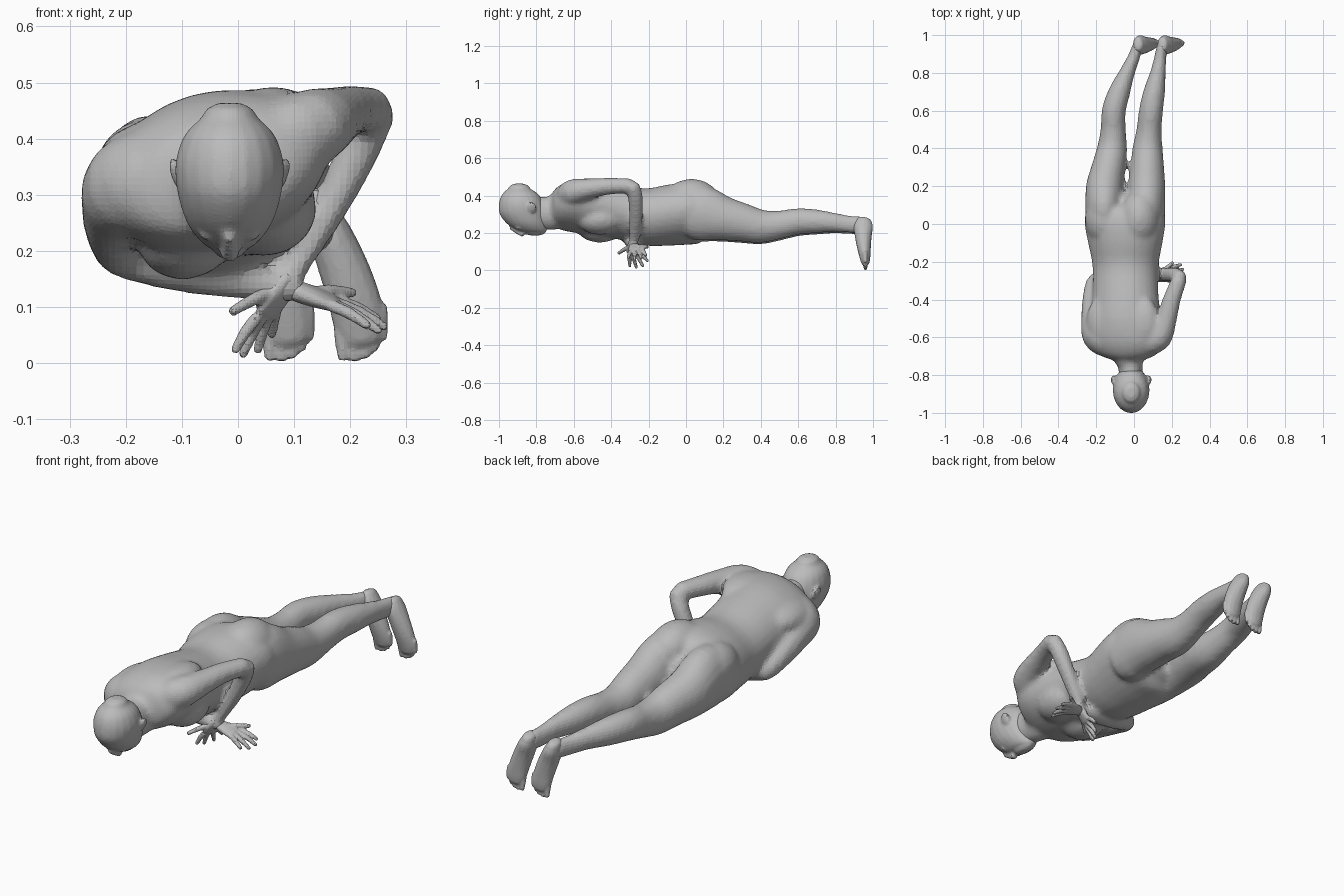
import bpy
import bmesh
from math import cos, sin, pi, radians
from mathutils import Vector, Matrix

default_cube = bpy.data.objects.get("Cube")
if default_cube:
    bpy.data.objects.remove(default_cube, do_unlink=True)

skin = bpy.data.materials.new("plain grey")
skin.use_nodes = True
grey = (.5, .5, .5, 1)
skin.diffuse_color = grey
skin.node_tree.nodes["Principled BSDF"].inputs["Base Color"].default_value = grey

ROLL = radians(16)
ACROSS = Vector((cos(ROLL), 0, sin(ROLL)))
X, Y, Z = Vector((1, 0, 0)), Vector((0, 1, 0)), Vector((0, 0, 1))


def finish(name, bm, voxel, smoothing):
    """Fuse the overlapping volumes of a bmesh into one flat-shaded object."""
    bmesh.ops.recalc_face_normals(bm, faces=bm.faces)
    mesh = bpy.data.meshes.new(name)
    bm.to_mesh(mesh)
    bm.free()
    mesh.materials.append(skin)
    obj = bpy.data.objects.new(name, mesh)
    bpy.context.collection.objects.link(obj)
    fuse = obj.modifiers.new("Fuse", "REMESH")
    fuse.mode = "VOXEL"
    fuse.voxel_size = voxel
    blend = obj.modifiers.new("Blend", "SMOOTH")
    blend.factor = .5
    blend.iterations = smoothing


def spline(points, steps):
    """Catmull-Rom interpolation of sections of any size."""
    result = []
    last = len(points) - 1
    for i in range(last):
        a, b = points[max(i - 1, 0)], points[i]
        c, d = points[i + 1], points[min(i + 2, last)]
        for k in range(steps):
            t = k / steps
            result.append([
                q + t * (r - p) / 2
                + t * t * (p - 2.5 * q + 2 * r - s / 2)
                + t ** 3 * (1.5 * (q - r) + (s - p) / 2)
                for p, q, r, s in zip(a, b, c, d)])
    result.append(list(points[last]))
    return result


def loft(bm, sections, side=X, axis=None, sides=18, steps=3):
    """Skin elliptical sections (x, y, z, half width, half depth)."""
    rows = spline(sections, steps)
    centres = [Vector(r[:3]) for r in rows]
    rings = []
    for i, row in enumerate(rows):
        ahead = centres[min(i + 1, len(rows) - 1)]
        behind = centres[max(i - 1, 0)]
        tangent = axis or (ahead - behind).normalized()
        u = (side - tangent * side.dot(tangent)).normalized()
        rings.append((centres[i], u, tangent.cross(u), row[3], row[4], tangent))
    # rounded ends
    for end, sign in ((0, -1), (-1, 1)):
        c, u, v, w, h, t = rings[end]
        reach = t * sign * min(w, h)
        cap = (c + reach * .35, u, v, w * .8, h * .8, t)
        tip = (c + reach * .55, u, v, w * .4, h * .4, t)
        rings = [tip, cap] + rings if end == 0 else rings + [cap, tip]
    loops = []
    for c, u, v, w, h, t in rings:
        angles = [2 * pi * k / sides for k in range(sides)]
        loops.append([bm.verts.new(c + u * w * cos(a) + v * h * sin(a)) for a in angles])
    for lower, upper in zip(loops, loops[1:]):
        for k in range(sides):
            n = (k + 1) % sides
            bm.faces.new((lower[k], lower[n], upper[n], upper[k]))
    bm.faces.new(loops[0])
    bm.faces.new(loops[-1])


def ellipsoid(bm, centre, radii, tilt=0):
    matrix = (Matrix.Translation(centre) @ Matrix.Rotation(tilt, 4, "Y")
              @ Matrix.Diagonal((*radii, 1)))
    bmesh.ops.create_uvsphere(bm, u_segments=18, v_segments=10, radius=1, matrix=matrix)


def digit(bm, start, end, radius):
    """A tapered finger or toe with a slight arch."""
    a, b = Vector(start), Vector(end)
    middle = a.lerp(b, .5) + Z * radius * .4
    side = Y if abs((b - a).normalized().x) > .6 else X
    loft(bm, [(*a, radius, radius), (*middle, radius, radius),
              (*b, radius * .75, radius * .75)], side, sides=10, steps=2)


body = bmesh.new()

# Torso, rolled so that its left side sits higher
loft(body, [
    (-.03, -.72, .33, .08, .075),
    (-.035, -.69, .335, .16, .105),
    (-.04, -.62, .342, .205, .13),
    (-.045, -.5, .338, .192, .145),
    (-.045, -.36, .315, .176, .147),
    (-.045, -.22, .285, .177, .151),
    (-.046, -.1, .295, .2, .16),
    (-.048, 0, .301, .218, .159),
    (-.048, .07, .294, .206, .145),
    (-.047, .11, .283, .145, .105)], ACROSS, Y, sides=28)
for sign in (1, -1):
    # chest, shoulder blade and buttock on each side
    chest = Vector((-.02, -.46, .247)) + ACROSS * .075 * sign
    ellipsoid(body, chest, (.09, .125, .077), -ROLL)
    blade = Vector((-.06, -.52, .4)) + ACROSS * .11 * sign
    ellipsoid(body, blade, (.09, .14, .06), -ROLL)
    seat = Vector((-.06, .03, .346)) + ACROSS * .096 * sign
    ellipsoid(body, seat, (.107, .15, .118), -ROLL)

# Neck
loft(body, [
    (-.03, -.66, .34, .11, .11),
    (-.025, -.71, .31, .076, .096),
    (-.02, -.75, .305, .066, .089),
    (-.015, -.82, .31, .062, .087)], X, Y)

# Legs share their profile: y, right x, left x, z, half width, half depth
LEG = (
    (.02, -.157, .063, .295, .1, .138),
    (.1, -.158, .066, .295, .1, .147),
    (.2, -.155, .067, .27, .099, .12),
    (.3, -.134, .07, .249, .09, .104),
    (.4, -.116, .072, .228, .08, .09),
    (.5, -.11, .08, .236, .067, .076),
    (.6, -.107, .09, .254, .064, .071),
    (.7, -.077, .107, .254, .058, .064),
    (.8, -.037, .127, .248, .042, .051),
    (.88, -.002, .139, .238, .033, .047),
    (.95, .022, .15, .235, .029, .045))
for column, lift in ((1, 0), (2, .008)):
    loft(body, [(s[column], s[0], s[3] + lift, s[4], s[5]) for s in LEG], X)

# Arms: the left elbow is raised, the right forearm crosses below the chest
loft(body, [
    (.07, -.62, .39, .075, .08),
    (.132, -.6, .42, .07, .07),
    (.172, -.5, .44, .056, .053),
    (.2, -.4, .451, .048, .045),
    (.238, -.3, .452, .042, .041)], X)
loft(body, [
    (.245, -.285, .45, .039, .038),
    (.217, -.27, .385, .041, .039),
    (.168, -.268, .285, .038, .033),
    (.112, -.276, .185, .031, .024),
    (.09, -.283, .15, .028, .021)], Y)
loft(body, [
    (-.15, -.62, .335, .08, .09),
    (-.2, -.59, .315, .077, .088),
    (-.218, -.5, .28, .062, .07),
    (-.225, -.4, .24, .049, .055),
    (-.213, -.31, .2, .044, .046)], X)
loft(body, [
    (-.215, -.3, .195, .041, .042),
    (-.13, -.295, .175, .043, .044),
    (-.02, -.29, .152, .038, .037),
    (.065, -.285, .136, .03, .027),
    (.105, -.28, .129, .028, .022)], Y)
finish("body", body, .0125, 9)

# Head with the face turned down
head = bmesh.new()
loft(head, [(-.015, *s) for s in (
    (-.892, .435, .052, .062),
    (-.887, .415, .074, .089),
    (-.884, .39, .088, .108),
    (-.88, .35, .097, .121),
    (-.872, .3, .092, .124),
    (-.85, .25, .076, .108),
    (-.825, .215, .05, .082),
    (-.808, .203, .03, .058))], X, -Z, sides=20)
loft(head, [
    (-.015, -.935, .23, .011, .014),
    (-.015, -.895, .204, .013, .014),
    (-.015, -.872, .193, .018, .014)], X, sides=12, steps=2)
ellipsoid(head, (-.015, -.833, .2), (.026, .014, .012))
ellipsoid(head, (-.015, -.778, .212), (.03, .028, .02))
for sign in (1, -1):
    ellipsoid(head, (-.015 + sign * .092, -.825, .335), (.012, .025, .033), sign * .35)
    ellipsoid(head, (-.015 + sign * .035, -.895, .23), (.019, .015, .013))
finish("head", head, .007, 4)

# Feet standing on their toes
FOOT = (
    (.152, .953, .268, .028, .041),
    (.162, .948, .235, .038, .052),
    (.184, .948, .18, .044, .045),
    (.205, .952, .12, .047, .037),
    (.217, .957, .07, .047, .029),
    (.221, .959, .042, .039, .023))
TOES = ((.187, .009), (.208, .007), (.226, .012), (.242, .025), (.257, .045))
for label, shift in (("right", -.13), ("left", 0)):
    foot = bmesh.new()
    loft(foot, [(s[0] + shift, *s[1:]) for s in FOOT], X, sides=14)
    for x, z in TOES:
        digit(foot, (x + shift - .004, .956, z + .055), (x + shift, .96, z), .0135)
    finish(label + "_foot", foot, .006, 3)


def hand(label, wrist, knuckles, tips, thumb):
    """Flat palm with four spread fingers and a thumb."""
    bm = bmesh.new()
    wrist, knuckles = Vector(wrist), Vector(knuckles)
    spread = (Vector(tips[-1]) - Vector(tips[0])).normalized()
    middle = wrist.lerp(knuckles, .5)
    loft(bm, [(*wrist, .027, .019), (*middle, .038, .018),
              (*knuckles, .042, .013)], spread, sides=12)
    for i, tip in enumerate(tips):
        base = knuckles + spread * (i / 3 - .5) * .062
        digit(bm, base, tip, .011)
    digit(bm, wrist.lerp(knuckles, .3), thumb, .012)
    finish(label + "_hand", bm, .005, 2)


hand("left", (.092, -.283, .152), (.05, -.28, .088),
     [(-.006, -.3, .022), (.008, -.265, .014), (.035, -.23, .022), (.06, -.205, .05)],
     (-.01, -.36, .092))
hand("right", (.1, -.28, .13), (.17, -.265, .107),
     [(.25, -.215, .078), (.262, -.24, .064), (.252, -.275, .057), (.232, -.31, .066)],
     (.205, -.205, .125))
